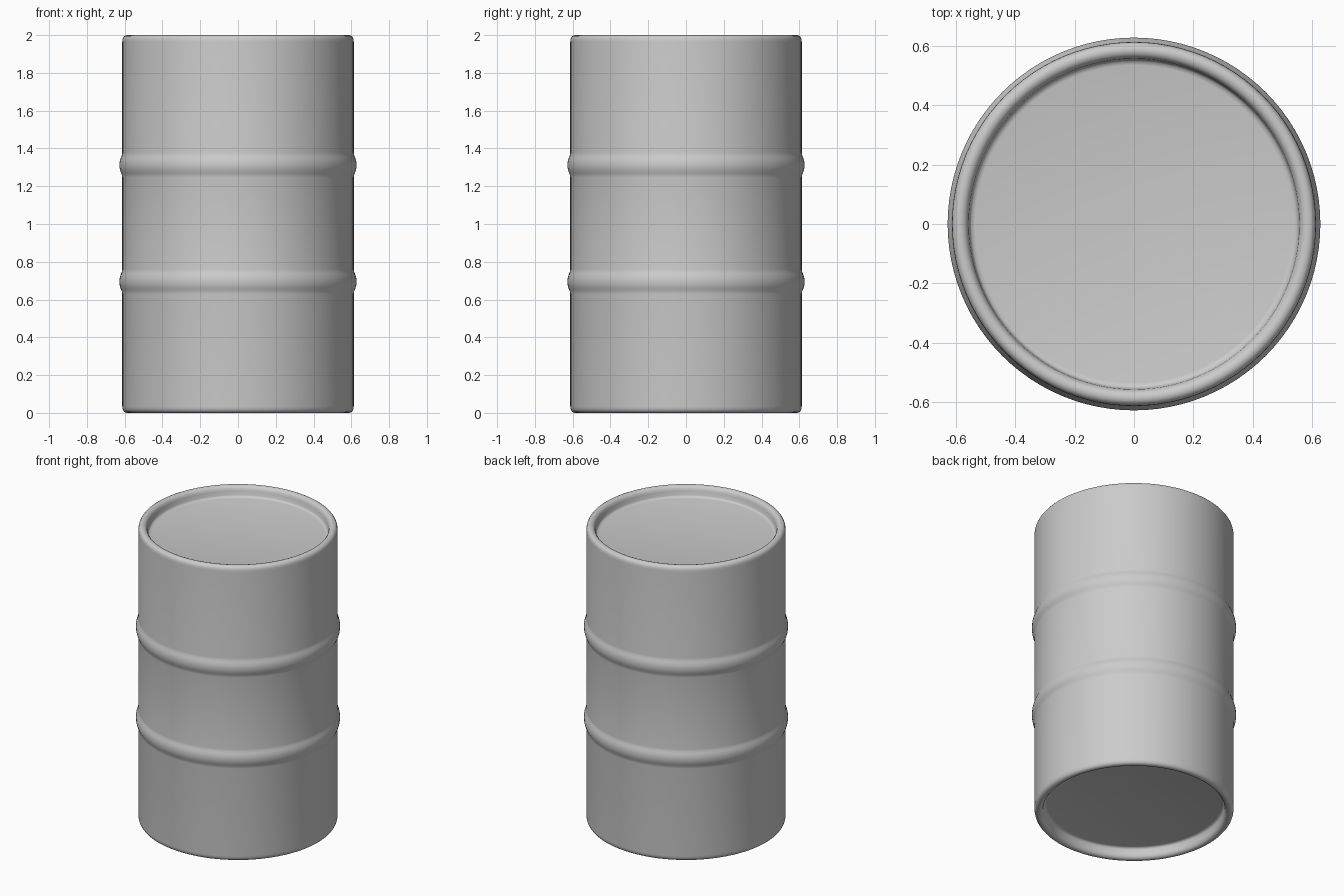
import bpy, bmesh, math

if "Cube" in bpy.data.objects:
    bpy.data.objects.remove(bpy.data.objects["Cube"])

SIDES = 96
R = 0.613  # body radius


# Rounded rim with recessed lid: (radius, height from the end), lid centre to wall
rim = [(0.0, 0.07), (0.535, 0.07), (0.548, 0.067), (0.554, 0.057), (0.557, 0.03),
       (0.562, 0.014), (0.571, 0.004), (0.583, 0.0), (0.594, 0.001), (0.603, 0.006),
       (0.609, 0.014), (0.612, 0.024), (R, 0.036)]


# Rolled rib with a soft cosine-like bump
def rib(z):
    bump = [(-0.065, 0), (-0.052, 0.002), (-0.04, 0.007), (-0.025, 0.012), (-0.01, 0.0148),
            (0.01, 0.0148), (0.025, 0.012), (0.04, 0.007), (0.052, 0.002), (0.065, 0)]
    return [(R + h, z + dz) for dz, h in bump]


profile = rim + rib(0.695) + rib(1.312) + [(r, 2 - z) for r, z in reversed(rim)]

# Lathe the profile into one closed drum
bm = bmesh.new()
verts = [bm.verts.new((r, 0, z)) for r, z in profile]
edges = [bm.edges.new(pair) for pair in zip(verts, verts[1:])]
bmesh.ops.spin(bm, geom=verts + edges, axis=(0, 0, 1), cent=(0, 0, 0),
               angle=math.tau, steps=SIDES, use_merge=True)
bmesh.ops.remove_doubles(bm, verts=bm.verts, dist=1e-4)
bmesh.ops.recalc_face_normals(bm, faces=bm.faces)

mesh = bpy.data.meshes.new("drum_barrel")
bm.to_mesh(mesh)
bm.free()
drum = bpy.data.objects.new("drum_barrel", mesh)
bpy.context.collection.objects.link(drum)

bpy.context.view_layer.objects.active = drum
drum.select_set(True)
bpy.ops.object.shade_smooth_by_angle(angle=math.radians(50))
